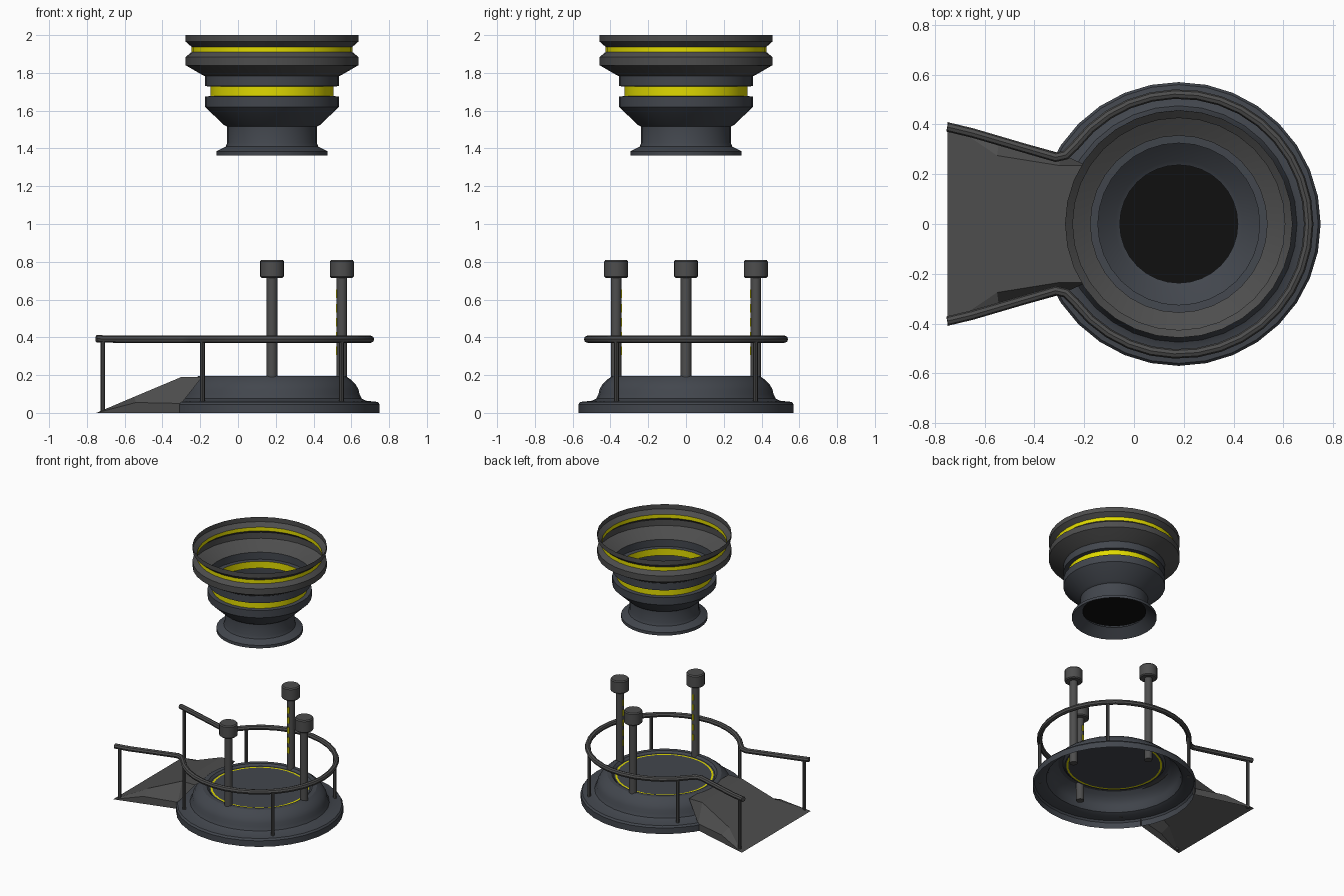
import bpy, bmesh
from math import sin, cos, pi, radians

if "Cube" in bpy.data.objects:
    bpy.data.objects.remove(bpy.data.objects["Cube"])

CX = 0.18  # axis of the round platform and the funnel


def material(name, r, g, b):
    m = bpy.data.materials.new(name)
    m.diffuse_color = (r, g, b, 1)
    m.use_nodes = True
    m.node_tree.nodes["Principled BSDF"].inputs["Base Color"].default_value = m.diffuse_color
    return m


STEEL = material("steel", 0.055, 0.062, 0.075)
GREY = material("grey", 0.075, 0.075, 0.075)
YELLOW = material("yellow", 0.75, 0.7, 0.0)
BLACK = material("black", 0.005, 0.005, 0.005)


def finish(bm, name, mats, smooth=True):
    bmesh.ops.recalc_face_normals(bm, faces=bm.faces)
    me = bpy.data.meshes.new(name)
    bm.to_mesh(me)
    bm.free()
    ob = bpy.data.objects.new(name, me)
    bpy.context.collection.objects.link(ob)
    for m in mats:
        me.materials.append(m)
    if smooth:
        bpy.ops.object.select_all(action='DESELECT')
        ob.select_set(True)
        bpy.context.view_layer.objects.active = ob
        bpy.ops.object.shade_smooth_by_angle(angle=radians(32))
    return ob


def lathe(name, profile, mats, mat_of=None, x=CX, y=0, n=32):
    """Revolve (radius, z) points; mat_of maps segment number to material slot."""
    bm = bmesh.new()
    rings = []
    for r, z in profile:
        if r == 0:
            rings.append([bm.verts.new((x, y, z))] * n)
        else:
            rings.append([bm.verts.new((x + r * cos(2 * pi * i / n), y + r * sin(2 * pi * i / n), z))
                          for i in range(n)])
    for s, (a, b) in enumerate(zip(rings, rings[1:])):
        for i in range(n):
            j = (i + 1) % n
            f = bm.faces.new(list(dict.fromkeys((a[i], a[j], b[j], b[i]))))
            f.material_index = (mat_of or {}).get(s, 0)
    return finish(bm, name, mats)


def tube(name, pts, radius):
    cu = bpy.data.curves.new(name, 'CURVE')
    cu.dimensions = '3D'
    cu.bevel_depth = radius
    cu.bevel_resolution = 2
    cu.use_fill_caps = True
    sp = cu.splines.new('POLY')
    sp.points.add(len(pts) - 1)
    for p, c in zip(sp.points, pts):
        p.co = (*c, 1)
    ob = bpy.data.objects.new(name, cu)
    bpy.context.collection.objects.link(ob)
    cu.materials.append(GREY)
    bpy.ops.object.select_all(action='DESELECT')
    ob.select_set(True)
    bpy.context.view_layer.objects.active = ob
    bpy.ops.object.convert(target='MESH')
    bpy.ops.object.shade_smooth_by_angle(angle=radians(40))


# Platform shell with floor and glowing ring
lathe("platform", [(0.57, 0), (0.57, 0.045), (0.56, 0.058), (0.50, 0.064), (0.475, 0.075), (0.463, 0.10),
                   (0.458, 0.125), (0.44, 0.155), (0.415, 0.178), (0.39, 0.195), (0.36, 0.195), (0.345, 0.18),
                   (0.335, 0.18), (0.322, 0.18), (0, 0.18)], [STEEL, YELLOW], {12: 1})

# Overhead funnel, a thin stepped shell
lathe("funnel_lower", [(0.22, 1.42), (0.295, 1.363), (0.295, 1.385), (0.245, 1.41), (0.237, 1.43), (0.237, 1.515),
                       (0.255, 1.525), (0.355, 1.62), (0.355, 1.675), (0.325, 1.677), (0.325, 1.728),
                       (0.355, 1.73), (0.355, 1.783)], [STEEL, YELLOW], {9: 1})
lathe("funnel_upper", [(0.355, 1.783), (0.37, 1.79), (0.457, 1.84), (0.457, 1.885), (0.426, 1.91), (0.426, 1.938),
                       (0.457, 1.965), (0.457, 2.0)], [GREY, YELLOW], {4: 1})
lathe("funnel_plug", [(0.237, 1.44), (0, 1.44)], [BLACK])

# Three columns with caps and inward light dashes
for k, a in enumerate((-90, 0, 90)):
    dx, dy = cos(radians(a)), sin(radians(a))
    x, y = CX + 0.37 * dx, 0.37 * dy
    lathe(f"column_{k}", [(0, 0.06), (0.028, 0.06), (0.028, 0.72), (0, 0.72)], [GREY], x=x, y=y, n=16)
    lathe(f"column_cap_{k}", [(0, 0.715), (0.056, 0.715), (0.063, 0.722), (0.063, 0.802), (0.056, 0.81), (0, 0.81)],
          [GREY], x=x, y=y, n=20)
    bm = bmesh.new()
    for i in range(5):
        box = bmesh.ops.create_cube(bm, size=1)["verts"]
        bmesh.ops.scale(bm, verts=box, vec=(0.012, 0.012, 0.045))
        bmesh.ops.translate(bm, verts=box, vec=(x - 0.025 * dx, y - 0.025 * dy, 0.33 + 0.075 * i))
    finish(bm, f"column_lights_{k}", [YELLOW], False)

# Handrail: straight arms either side of an open ring
ANG = 143
ring = [(CX + 0.522 * cos(radians(t)), 0.522 * sin(radians(t)), 0.39)
        for t in (-ANG + 2 * ANG * i / 28 for i in range(29))]
arm = [(-0.75, 0.39, 0.393), (-0.65, 0.366, 0.39), (-0.315, 0.268, 0.39), (-0.275, 0.277, 0.39)]
tube("handrail", [(x, -y, z) for x, y, z in arm] + ring + arm[::-1], 0.019)

# Rail posts
for s in (-1, 1):
    tube(f"ramp_post_{s}", [(-0.715, s * 0.383, 0.0), (-0.715, s * 0.383, 0.39)], 0.012)
    for dx in (-0.368, 0.368):
        tube(f"ring_post_{s}_{dx}", [(CX + dx, s * 0.368, 0.06), (CX + dx, s * 0.368, 0.39)], 0.012)

# Ramp: sloped deck, side walls and low side flares
bm = bmesh.new()
edges = []
for s in (-1, 1):
    toe, kerb, brk, top, end, low, foot = [bm.verts.new((x, s * y, z)) for x, y, z in (
        (-0.75, 0.41, 0), (-0.55, 0.275, 0.085), (-0.54, 0.35, 0.055), (-0.30, 0.235, 0.19),
        (-0.19, 0.235, 0.19), (-0.30, 0.285, 0.05), (-0.30, 0.285, 0))]
    bm.faces.new((toe, kerb, brk))
    bm.faces.new((kerb, top, low, brk))
    bm.faces.new((toe, brk, low, foot))
    bm.faces.new((top, end, low))
    edges.append((toe, kerb, top, end))
for i in range(3):
    bm.faces.new((edges[0][i], edges[0][i + 1], edges[1][i + 1], edges[1][i]))
finish(bm, "ramp", [GREY], False)
